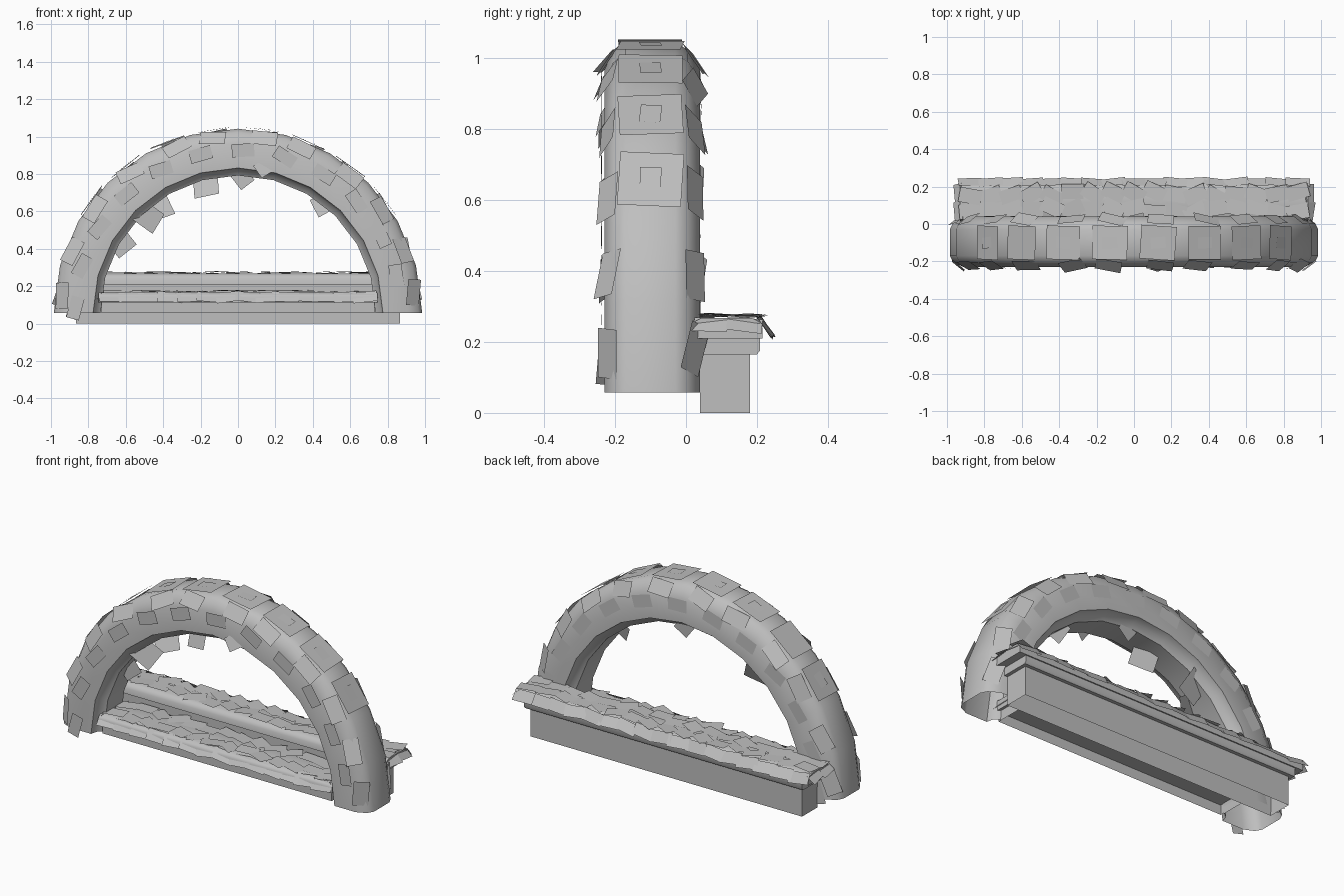
import bpy, bmesh, math, random
from mathutils import Vector, Matrix

random.seed(7)
if "Cube" in bpy.data.objects:
    bpy.data.objects.remove(bpy.data.objects["Cube"])

grey = bpy.data.materials.new("plain grey")
grey.use_nodes = True
tone = (0.52, 0.52, 0.52, 1)
grey.diffuse_color = tone
grey.node_tree.nodes["Principled BSDF"].inputs["Base Color"].default_value = tone

BASE = 0.057     # height of the arch feet
SEGMENTS = 12


def finish(name, bm, smooth=True):
    mesh = bpy.data.meshes.new(name)
    bm.to_mesh(mesh)
    bm.free()
    mesh.materials.append(grey)
    obj = bpy.data.objects.new(name, mesh)
    bpy.context.collection.objects.link(obj)
    if smooth:
        bpy.ops.object.select_all(action='DESELECT')
        obj.select_set(True)
        bpy.context.view_layer.objects.active = obj
        bpy.ops.object.shade_smooth_by_angle(angle=math.radians(50))


def loft(name, rings, capped):
    """Skin closed rings of points, with or without end caps."""
    bm = bmesh.new()
    loops = [[bm.verts.new(p) for p in ring] for ring in rings]
    n = len(loops[0])
    for a, b in zip(loops, loops[1:]):
        for i in range(n):
            bm.faces.new((a[i], a[(i + 1) % n], b[(i + 1) % n], b[i]))
    if capped:
        bm.faces.new(loops[0])
        bm.faces.new(loops[-1])
    bmesh.ops.recalc_face_normals(bm, faces=bm.faces)
    finish(name, bm)


def beam(name, profile, half):
    loft(name, [[(x, y, z) for y, z in profile] for x in (-half, half)], True)


def trough(name, half, y0, y1, z0, z1):
    """Four walls, open below and hidden by a lid above."""
    corners = ((-half, y0), (half, y0), (half, y1), (-half, y1))
    loft(name, [[(x, y, z) for x, y in corners] for z in (z0, z1)], False)


def leaf(bm, centre, normal, along, w, h, spin=0.0, tilt=0.0):
    """Flat leaf card facing normal, with loose spin and tilt."""
    n = Vector(normal).normalized()
    u = Vector(along).normalized()
    u = Matrix.Rotation(random.uniform(-spin, spin), 3, n) @ u
    v = n.cross(u)
    v = Matrix.Rotation(random.uniform(-tilt, tilt), 3, u) @ v
    u = Matrix.Rotation(random.uniform(-tilt, tilt), 3, v) @ u
    c = Vector(centre)
    bm.faces.new([bm.verts.new(c + u * a * w / 2 + v * b * h / 2)
                  for a, b in ((-1, -1), (1, -1), (1, 1), (-1, 1))])


def polar(angle, r, y):
    return Vector((r * math.cos(angle), y, BASE + r * math.sin(angle)))


# Arch: rounded section swept around a half circle, raised band inside, open feet
section = [(0.985, -0.17), (0.985, -0.03), (0.968, 0.005), (0.91, 0.04), (0.775, 0.04),
           (0.765, 0.0), (0.735, -0.02), (0.735, -0.17), (0.765, -0.19),
           (0.775, -0.23), (0.91, -0.23), (0.965, -0.205)]
loft("arch", [[polar(math.pi * i / SEGMENTS, r, y) for r, y in section]
              for i in range(SEGMENTS + 1)], False)

# Leaf cards on the rim, shoulders and faces of the arch
bm = bmesh.new()
for i in range(SEGMENTS):
    a = math.pi * (i + 0.5) / SEGMENTS
    out = Vector((math.cos(a), 0, math.sin(a)))
    along = Vector((-math.sin(a), 0, math.cos(a)))
    if i not in (0, 1, SEGMENTS - 2, SEGMENTS - 1):
        leaf(bm, polar(a, 0.988, -0.1), out, along, 0.19, 0.18, 0.08, 0.04)
        leaf(bm, polar(a, 0.992, -0.1), out, along, 0.08, 0.06, 0.1, 0.02)
    for side, y in ((-1, -0.222), (1, 0.026)):
        tip = out * 0.7 + Vector((0, side, 0))
        leaf(bm, polar(a + random.uniform(-0.04, 0.04), 0.945, y), tip, along,
             0.14, 0.085, 0.25, 0.15)
        leaf(bm, polar(a + 0.1, 0.87, y + side * 0.016), (0, side, 0), along,
             0.12, 0.07, 0.2, 0.02)
finish("arch_leaves", bm, False)

# Cards dangling inside the opening
bm = bmesh.new()
for deg, r, y, size in ((133, 0.70, -0.15, 0.13), (127, 0.71, -0.04, 0.14),
                        (149, 0.73, -0.1, 0.12), (104, 0.71, -0.12, 0.14),
                        (88, 0.72, -0.02, 0.09), (80, 0.785, -0.235, 0.08),
                        (52, 0.74, -0.06, 0.11)):
    a = math.radians(deg)
    leaf(bm, polar(a, r, y), (0, -1, 0.15), (1, 0, 0), size, size, 0.7, 0.35)
finish("hanging_leaves", bm, False)

# Rear planter: trough, collar and rounded lid
trough("rear_trough", 0.865, 0.04, 0.18, 0, 0.17)
beam("rear_collar", [(0.04, 0.165), (0.2, 0.165), (0.208, 0.175), (0.208, 0.215), (0.04, 0.215)], 0.885)
beam("rear_lid", [(0.012, 0.21), (0.215, 0.21), (0.215, 0.24), (0.205, 0.258), (0.185, 0.268),
                  (0.045, 0.268), (0.025, 0.258), (0.015, 0.24)], 0.93)

# Front planter between the feet
trough("front_trough", 0.73, -0.19, 0.03, BASE, 0.12)
beam("front_lid", [(-0.21, 0.113), (0.03, 0.113), (0.03, 0.145), (0.02, 0.158), (0.0, 0.167),
                   (-0.18, 0.167), (-0.2, 0.158), (-0.21, 0.145)], 0.745)


def planter_leaves(name, half, y0, y1, top, edge, side, count):
    """Scatter cards over a lid and along its exposed edge."""
    bm = bmesh.new()
    for i in range(count):
        x = -half + 2 * half * (i + 0.5) / count
        for y in (y0 + 0.055, y1 - 0.055):
            leaf(bm, (x, y + random.uniform(-0.015, 0.015), top + random.uniform(0.002, 0.01)),
                 (0, 0, 1), (1, 0, 0), 0.12, 0.08, 0.6, 0.05)
        leaf(bm, (x, edge, top - 0.026), (0, side, 0.8), (1, 0, 0), 0.13, 0.065, 0.15, 0.1)
    for end in (-1, 1):
        for y in (y0 + 0.05, y1 - 0.05):
            leaf(bm, (end * (half + 0.01), y, top - 0.02), (end, 0, 0.9), (0, 1, 0),
                 0.1, 0.06, 0.25, 0.15)
    finish(name, bm, False)


planter_leaves("rear_leaves", 0.93, 0.02, 0.215, 0.269, 0.225, 1, 17)
planter_leaves("front_leaves", 0.73, -0.2, 0.03, 0.168, -0.208, -1, 14)
